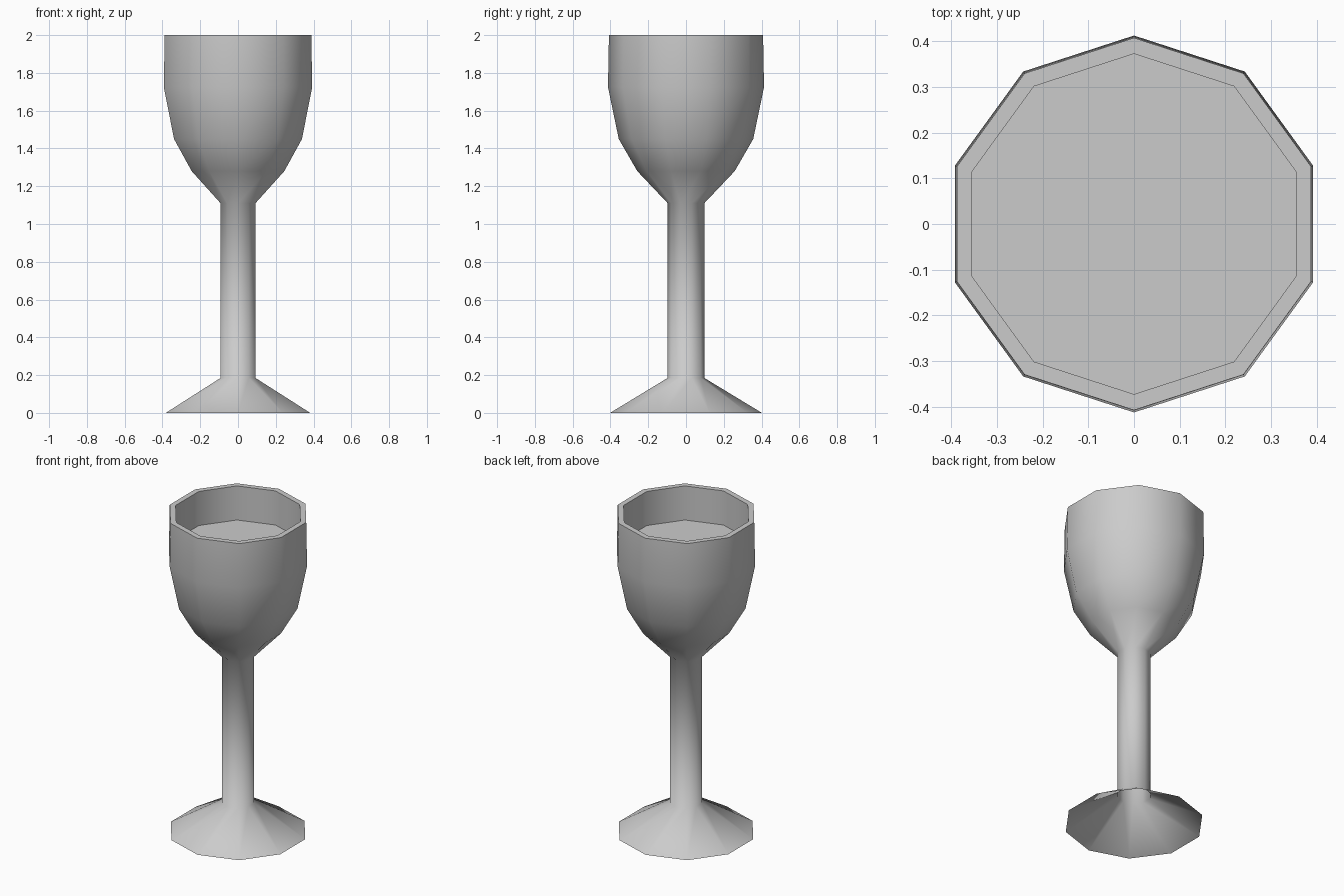
import bpy, bmesh, math

if "Cube" in bpy.data.objects:
    bpy.data.objects.remove(bpy.data.objects["Cube"])

SIDES = 10

# Outer profile from the open foot up to the rim, then inward and down to the fill level
PROFILE = [
    (0.402, 0.0), (0.097, 0.185), (0.097, 1.11), (0.258, 1.28),
    (0.356, 1.45), (0.413, 1.725), (0.408, 2.0), (0.373, 2.0), (0.373, 1.785),
]


def ring(bm, radius, z):
    """Ten-sided ring with a corner on the y axis."""
    verts = []
    for i in range(SIDES):
        a = math.pi / 2 + 2 * math.pi * i / SIDES
        verts.append(bm.verts.new((radius * math.cos(a), radius * math.sin(a), z)))
    return verts


def lathe(name, profile):
    """Sweep the profile round z; the last ring is closed with a flat face."""
    bm = bmesh.new()
    rings = [ring(bm, r, z) for r, z in profile]
    for low, high in zip(rings, rings[1:]):
        for i in range(SIDES):
            j = (i + 1) % SIDES
            bm.faces.new((low[i], low[j], high[j], high[i]))
    bm.faces.new(rings[-1])
    mesh = bpy.data.meshes.new(name)
    bm.to_mesh(mesh)
    bm.free()
    obj = bpy.data.objects.new(name, mesh)
    bpy.context.collection.objects.link(obj)
    return obj


# Goblet: hollow foot, stem, bowl, rim and flat fill surface
goblet = lathe("goblet", PROFILE)
bpy.context.view_layer.objects.active = goblet
goblet.select_set(True)
bpy.ops.object.shade_smooth_by_angle(angle=math.radians(65))
